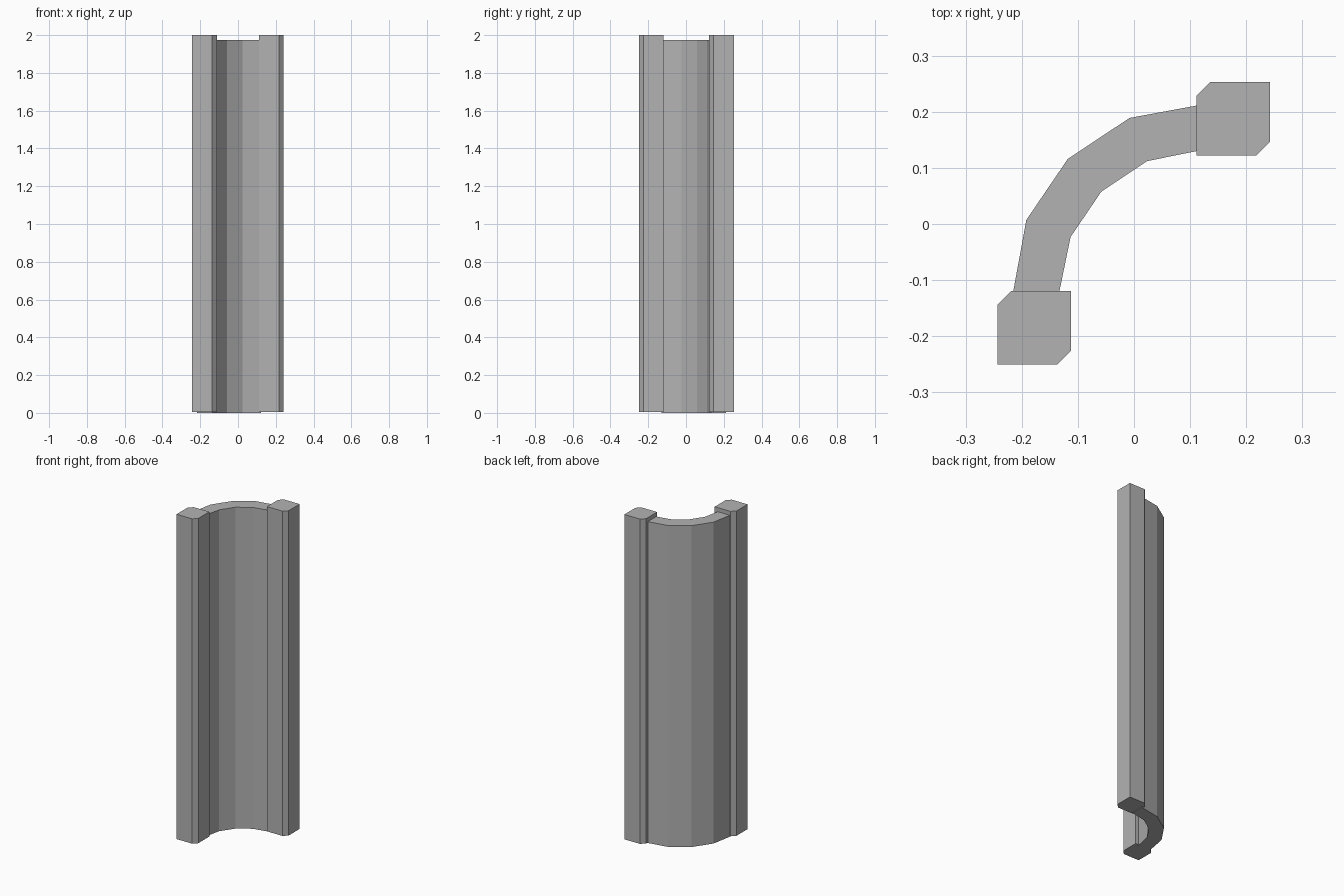
import bpy
import bmesh

cube = bpy.data.objects.get("Cube")
if cube:
    bpy.data.objects.remove(cube, do_unlink=True)

# Single stone grey material
grey = bpy.data.materials.new("stone_grey")
grey.use_nodes = True
colour = (0.45, 0.45, 0.45, 1)
grey.diffuse_color = colour
grey.node_tree.nodes["Principled BSDF"].inputs["Base Color"].default_value = colour


def extrude_profile(name, outline, bottom, top):
    """Make a flat-shaded vertical prism from a plan outline."""
    bm = bmesh.new()
    face = bm.faces.new([bm.verts.new((x, y, bottom)) for x, y in outline])
    result = bmesh.ops.extrude_face_region(bm, geom=[face], use_keep_orig=True)
    raised = [v for v in result["geom"] if isinstance(v, bmesh.types.BMVert)]
    bmesh.ops.translate(bm, verts=raised, vec=(0, 0, top - bottom))
    bmesh.ops.recalc_face_normals(bm, faces=bm.faces)
    mesh = bpy.data.meshes.new(name)
    bm.to_mesh(mesh)
    bm.free()
    mesh.materials.append(grey)
    obj = bpy.data.objects.new(name, mesh)
    bpy.context.collection.objects.link(obj)
    return obj


# Square end posts with two opposite corners chamfered
half, cut = 0.0655, 0.0245
post_outline = [(-half, -half), (half - cut, -half), (half, cut - half),
                (half, half), (cut - half, half), (-half, half - cut)]
for name, cx, cy in (("left_post", 0.1765, 0.1875),
                     ("right_post", -0.1775, -0.1845)):
    outline = [(cx + x, cy + y) for x, y in post_outline]
    extrude_profile(name, outline, 0.004, 2.0)

# Faceted quarter-round wall, its ends tucked slightly into the posts
outer = [(0.122, 0.213), (-0.008, 0.189), (-0.118, 0.116),
         (-0.192, 0.007), (-0.217, -0.130)]
inner = [(0.122, 0.132), (0.023, 0.112), (-0.058, 0.058),
         (-0.113, -0.023), (-0.135, -0.130)]
extrude_profile("curved_wall", outer + inner[::-1], 0.0, 1.975)
